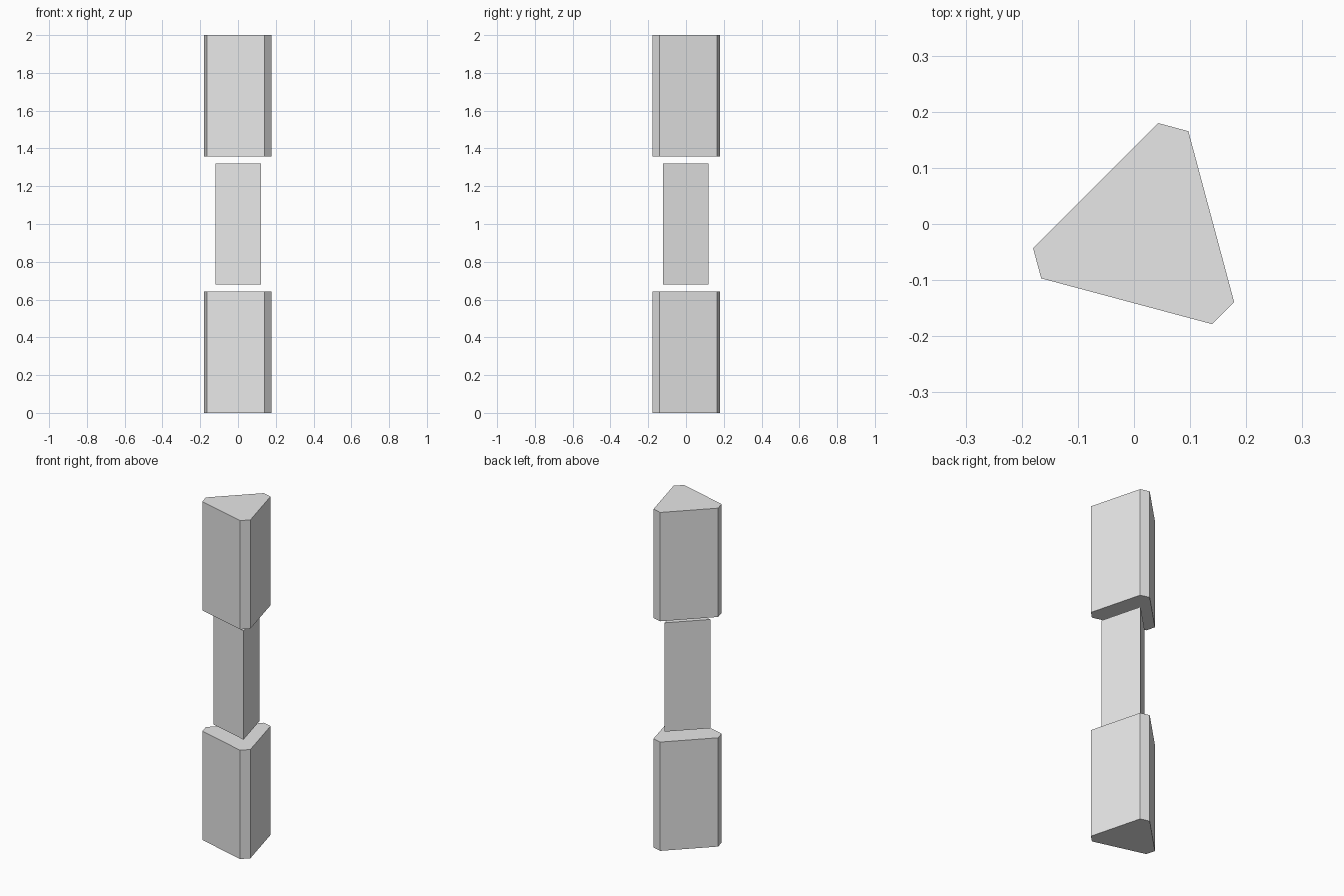
import bpy, bmesh
from math import cos, sin, radians

cube = bpy.data.objects.get("Cube")
if cube:
    bpy.data.objects.remove(cube, do_unlink=True)

# Single light grey finish
grey = bpy.data.materials.new("light_grey")
grey.use_nodes = True
colour = (0.8, 0.8, 0.8, 1)
grey.diffuse_color = colour
grey.node_tree.nodes["Principled BSDF"].inputs["Base Color"].default_value = colour

CENTRE = (0.0187, -0.0187)
CORNERS = (75, 195, 315)
HEIGHT = 0.643
GAP = (2 - 3 * HEIGHT) / 2


def prism(name, radius, half_cut, base):
    """Upright triangular prism; half_cut is half the angle of each clipped corner."""
    offsets = (-half_cut, half_cut) if half_cut else (0,)
    angles = [radians(c + o) for c in CORNERS for o in offsets]
    bm = bmesh.new()
    ring = [bm.verts.new((radius * cos(a), radius * sin(a), 0)) for a in angles]
    floor = bm.faces.new(ring)
    top = bmesh.ops.extrude_face_region(bm, geom=[floor])["geom"]
    bmesh.ops.translate(bm, vec=(0, 0, HEIGHT),
                        verts=[v for v in top if isinstance(v, bmesh.types.BMVert)])
    bmesh.ops.recalc_face_normals(bm, faces=bm.faces)
    mesh = bpy.data.meshes.new(name)
    bm.to_mesh(mesh)
    bm.free()
    mesh.materials.append(grey)
    obj = bpy.data.objects.new(name, mesh)
    obj.location = (*CENTRE, base)
    bpy.context.collection.objects.link(obj)


# Two wide blocks with clipped corners, and a slim sharp block floating between
prism("lower_block", 0.2, 8, 0)
prism("middle_block", 0.144, 0, HEIGHT + GAP)
prism("upper_block", 0.2, 8, 2 * (HEIGHT + GAP))
